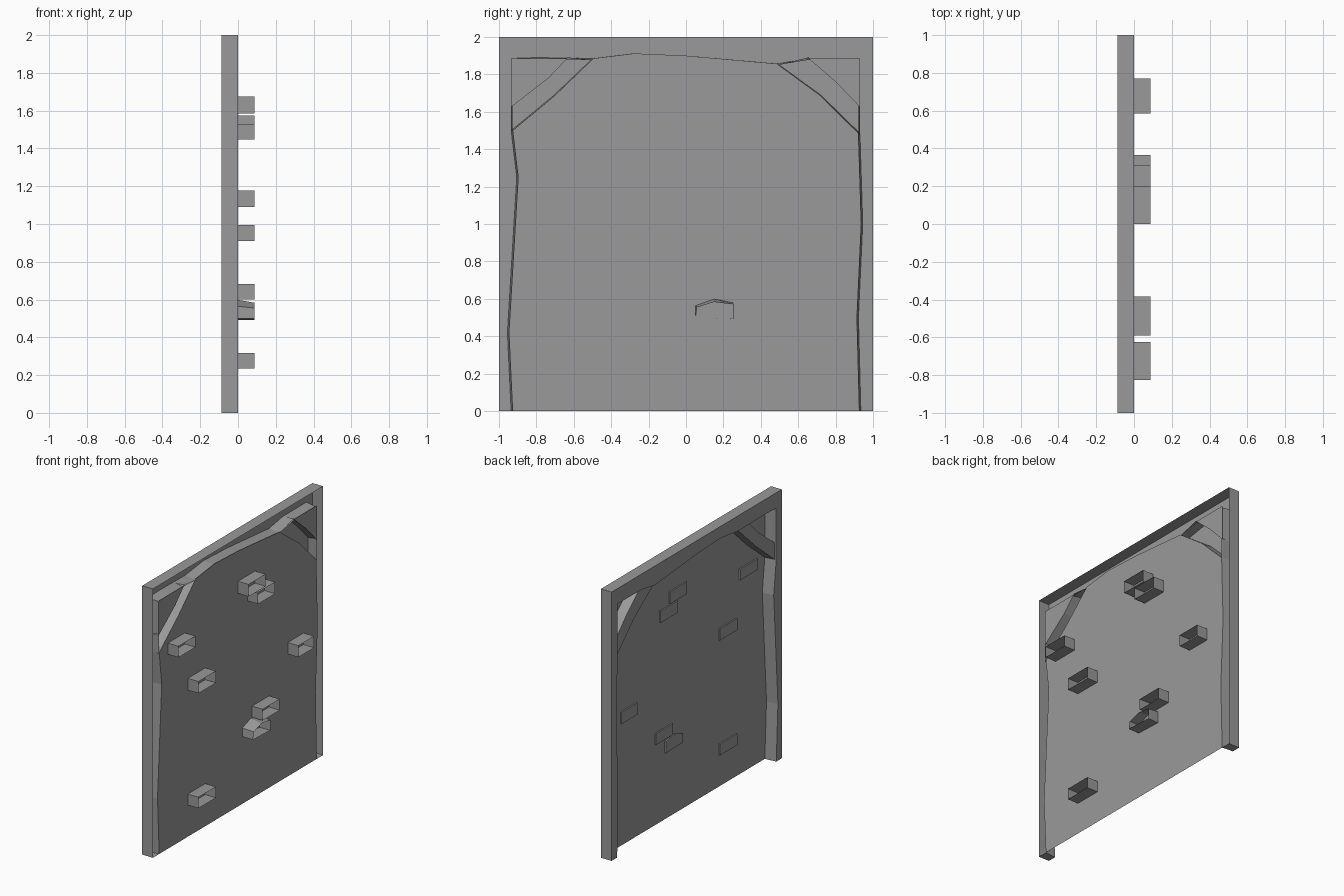
import bpy, bmesh

if "Cube" in bpy.data.objects:
    bpy.data.objects.remove(bpy.data.objects["Cube"])

# One dark grey for everything
grey = bpy.data.materials.new("dark_grey")
grey.diffuse_color = (0.32, 0.32, 0.32, 1)
grey.use_nodes = True
grey.node_tree.nodes["Principled BSDF"].inputs["Base Color"].default_value = grey.diffuse_color


def make_object(name, bm):
    mesh = bpy.data.meshes.new(name)
    bm.to_mesh(mesh)
    bm.free()
    mesh.materials.append(grey)
    obj = bpy.data.objects.new(name, mesh)
    bpy.context.collection.objects.link(obj)
    return obj


def shell(name, front, back, x_front, x_back):
    """Face outline (y, z) facing -x with side walls running back, open behind."""
    bm = bmesh.new()
    f = [bm.verts.new((x_front, y, z)) for y, z in front]
    b = [bm.verts.new((x_back, y, z)) for y, z in back]
    cap = bm.faces.new(f)
    for i in range(len(f)):
        j = (i + 1) % len(f)
        bm.faces.new((f[j], f[i], b[i], b[j]))
    cap.normal_update()
    if cap.normal.x > 0:
        bmesh.ops.reverse_faces(bm, faces=bm.faces[:])
    return make_object(name, bm)


def sheet(name, outline):
    """Flat plaster sheet in the plane x = 0, facing -x."""
    bm = bmesh.new()
    face = bm.faces.new([bm.verts.new((0, y, z)) for y, z in outline])
    face.normal_update()
    if face.normal.x > 0:
        face.normal_flip()
    return make_object(name, bm)


# Timber frame: two worn posts and a top beam
left_post = [(-0.935, 0), (-0.955, 0.42), (-0.905, 1.25), (-0.935, 1.5)]
top_beam = [(-0.5, 1.885), (-0.28, 1.912), (0, 1.9), (0.49, 1.857)]
right_post = [(0.93, 1.485), (0.945, 1.0), (0.922, 0.5), (0.935, 0)]
left_corner, right_corner = (-0.935, 1.885), (0.93, 1.885)
inner = (left_post + [left_corner, (-0.8, 1.89)] + top_beam
         + [(0.655, 1.885), right_corner] + right_post)
outer = [(1, 0), (1, 2), (-1, 2), (-1, 0)]
inner_back = [(y * 0.991, z - 0.008 if z > 1.8 else z) for y, z in inner]
shell("timber_frame", inner + outer, inner_back + outer, -0.088, 0)

# Diagonal corner braces: lower edge and upper edge of each
braces = {
    "left": ([(-0.935, 1.5), (-0.71, 1.685), (-0.5, 1.885)],
             [(-0.635, 1.885), (-0.735, 1.78), (-0.935, 1.625)], left_corner),
    "right": ([(0.93, 1.485), (0.72, 1.69), (0.49, 1.857)],
              [(0.655, 1.885), (0.8, 1.76), (0.93, 1.625)], right_corner),
}
for side, (low, high, corner) in braces.items():
    back = [(y, z - 0.008) for y, z in low] + [(y, z + 0.006) for y, z in high]
    shell(side + "_brace", low + high, back, -0.075, 0)
    sheet(side + "_corner_plaster", high + [corner])

# Main plaster sheet inside the timbers
main = (left_post + [braces["left"][0][1]] + top_beam
        + [braces["right"][0][1]] + right_post)
sheet("plaster_panel", [(y * 0.991, z) for y, z in main])

# Bricks embedded in the plaster: y0, y1, z0, z1
bricks = [(-0.825, -0.625, 1.447, 1.53), (-0.59, -0.385, 1.09, 1.178),
          (0.0, 0.2, 1.585, 1.675), (0.11, 0.312, 1.487, 1.574),
          (0.585, 0.77, 0.91, 0.996), (0.165, 0.365, 0.6, 0.683),
          (-0.59, -0.385, 0.235, 0.317)]
for i, (y0, y1, z0, z1) in enumerate(bricks):
    rect = [(y0, z0), (y1, z0), (y1, z1), (y0, z1)]
    shell(f"brick_{i + 1}", rect, rect, -0.01, 0.088)

# Chipped brick with a peaked top
chipped = [(0.05, 0.5), (0.25, 0.493), (0.25, 0.58), (0.15, 0.6), (0.05, 0.565)]
chipped_back = [(0.05, 0.5), (0.255, 0.493), (0.255, 0.57), (0.15, 0.583), (0.06, 0.555)]
shell("chipped_brick", chipped, chipped_back, -0.01, 0.088)
